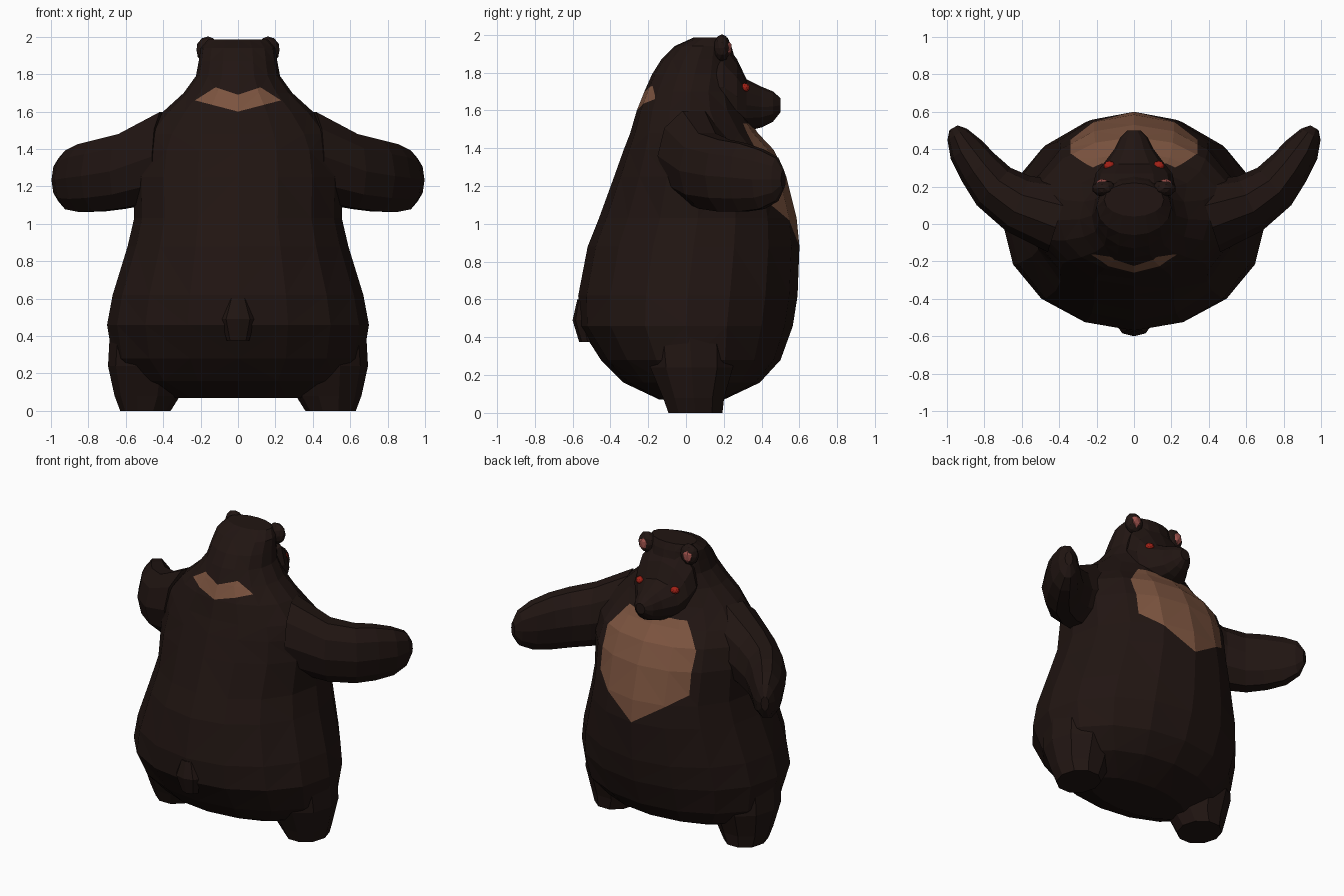
import bpy, bmesh, math
from mathutils import Vector

if "Cube" in bpy.data.objects:
    bpy.data.objects.remove(bpy.data.objects["Cube"])


def material(name, rgb):
    m = bpy.data.materials.new(name)
    m.diffuse_color = (*rgb, 1)
    m.use_nodes = True
    m.node_tree.nodes["Principled BSDF"].inputs["Base Color"].default_value = m.diffuse_color
    return m


FUR = material("dark_fur", (0.015, 0.0075, 0.006))
TAN = material("tan_fur", (0.20, 0.088, 0.05))
RED = material("eye_red", (0.36, 0.015, 0.008))
PINK = material("ear_pink", (0.33, 0.08, 0.07))


def finish(name, bm, mats, mirror=False):
    bmesh.ops.recalc_face_normals(bm, faces=bm.faces)
    me = bpy.data.meshes.new(name)
    bm.to_mesh(me)
    bm.free()
    for m in mats:
        me.materials.append(m)
    ob = bpy.data.objects.new(name, me)
    bpy.context.collection.objects.link(ob)
    if mirror:
        ob.modifiers.new("mirror", 'MIRROR')
    return ob


def loft(rings, sides):
    """Skin elliptical rings given as (centre, axis_u, axis_v)."""
    bm = bmesh.new()
    loops = []
    for c, u, v in rings:
        c, u, v = Vector(c), Vector(u), Vector(v)
        ang = [2 * math.pi * i / sides for i in range(sides)]
        loops.append([bm.verts.new(c + u * math.cos(a) + v * math.sin(a)) for a in ang])
    for a, b in zip(loops, loops[1:]):
        for i in range(sides):
            j = (i + 1) % sides
            bm.faces.new((a[i], a[j], b[j], b[i]))
    bm.faces.new(loops[0])
    bm.faces.new(loops[-1])
    return bm


def paint_patch(bm, half, front):
    """Cut a mirrored patch (half outline in x, z) into the skin and colour it."""
    edges = [(p, q) for p, q in zip(half, half[1:] + half[:1]) if p[0] or q[0]]

    def region(s):
        return [f for f in bm.faces if f.calc_center_median().x * s > 0
                and ((f.calc_center_median().y > 0.15) if front else (f.calc_center_median().y < 0))]

    for s in (1, -1):
        for (x0, z0), (x1, z1) in edges:
            fs = region(s)
            geom = fs + list({e for f in fs for e in f.edges}) + list({v for f in fs for v in f.verts})
            bmesh.ops.bisect_plane(bm, geom=geom, dist=1e-5, plane_co=(s * x0, 0, z0),
                                   plane_no=(-s * (z1 - z0), 0, x1 - x0))
        for f in region(s):
            c = f.calc_center_median()
            if all((x1 - x0) * (c.z - z0) - (z1 - z0) * (c.x * s - x0) > 0
                   for (x0, z0), (x1, z1) in edges):
                f.material_index = 1


# Torso and back of the head: z, back y, front y, half width
torso = [(0.07, -0.14, 0.20, 0.36), (0.16, -0.33, 0.39, 0.56), (0.28, -0.45, 0.50, 0.67),
         (0.46, -0.565, 0.565, 0.70), (0.62, -0.57, 0.59, 0.67), (0.88, -0.52, 0.60, 0.59),
         (1.03, -0.46, 0.585, 0.555), (1.25, -0.38, 0.53, 0.56), (1.39, -0.33, 0.465, 0.54),
         (1.48, -0.295, 0.38, 0.50), (1.60, -0.26, 0.30, 0.40), (1.70, -0.22, 0.27, 0.29),
         (1.79, -0.18, 0.27, 0.225), (1.87, -0.13, 0.26, 0.21), (1.94, -0.06, 0.24, 0.20),
         (1.985, 0.04, 0.22, 0.16)]
bm = loft([((0, (b + f) / 2, z), (w, 0, 0), (0, (f - b) / 2, 0)) for z, b, f, w in torso], 16)
bmesh.ops.triangulate(bm, faces=bm.faces)
paint_patch(bm, [(0, 0.88), (0.34, 1.10), (0.34, 1.38), (0.22, 1.53), (0, 1.53)], True)
paint_patch(bm, [(0, 1.60), (0.23, 1.66), (0.12, 1.73), (0, 1.69)], False)
finish("torso", bm, [FUR, TAN])

# Face and snout: y, bottom z, top z, half width
face = [(0.10, 1.56, 1.90, 0.18), (0.20, 1.48, 1.965, 0.22), (0.27, 1.48, 1.87, 0.205),
        (0.32, 1.49, 1.765, 0.165), (0.40, 1.51, 1.725, 0.105), (0.46, 1.54, 1.70, 0.075),
        (0.50, 1.59, 1.665, 0.035)]
finish("face", loft([((0, y, (b + t) / 2), (w, 0, 0), (0, 0, (t - b) / 2))
                     for y, b, t, w in face], 12), [FUR])

# Arms: flattened tubes sweeping outward and forward: x, y, z, half thickness, half height
arm = [(0.40, 0.04, 1.36, 0.20, 0.25), (0.62, 0.11, 1.28, 0.16, 0.21), (0.75, 0.20, 1.255, 0.135, 0.20),
       (0.83, 0.30, 1.245, 0.115, 0.19), (0.90, 0.40, 1.235, 0.095, 0.165),
       (0.945, 0.48, 1.235, 0.06, 0.12), (0.965, 0.515, 1.235, 0.025, 0.05)]
rings = []
for i, (x, y, z, t, h) in enumerate(arm):
    a, b = arm[max(i - 1, 0)], arm[min(i + 1, len(arm) - 1)]
    n = Vector((b[1] - a[1], a[0] - b[0], 0)).normalized()
    rings.append(((x, y, z), n * t, (0, 0, h)))
finish("arms", loft(rings, 10), [FUR], True)

# Stubby legs: z, x, y, half width, half depth
leg = [(0, 0.495, 0.05, 0.135, 0.15), (0.08, 0.485, 0.04, 0.175, 0.17),
       (0.24, 0.48, 0.03, 0.215, 0.23), (0.42, 0.46, 0.02, 0.225, 0.24)]
finish("legs", loft([((x, y, z), (w, 0, 0), (0, d, 0)) for z, x, y, w, d in leg], 10), [FUR], True)

# Tail stub
tail = [(0.375, -0.52, 0.06, 0.045), (0.49, -0.545, 0.09, 0.055), (0.60, -0.545, 0.05, 0.03)]
finish("tail", loft([((0, y, z), (w, 0, 0), (0, d, 0)) for z, y, w, d in tail], 8), [FUR])


def blob(name, centre, size, mat, level=1):
    bm = bmesh.new()
    bmesh.ops.create_icosphere(bm, subdivisions=level, radius=1)
    for v in bm.verts:
        v.co = Vector(centre) + Vector(a * b for a, b in zip(v.co, size))
    finish(name, bm, [mat], True)


# Ears and eyes
blob("ears", (0.16, 0.19, 1.93), (0.065, 0.045, 0.072), FUR, 2)
blob("inner_ears", (0.168, 0.222, 1.928), (0.036, 0.022, 0.045), PINK)
blob("eyes", (0.132, 0.31, 1.72), (0.03, 0.028, 0.024), RED, 2)
